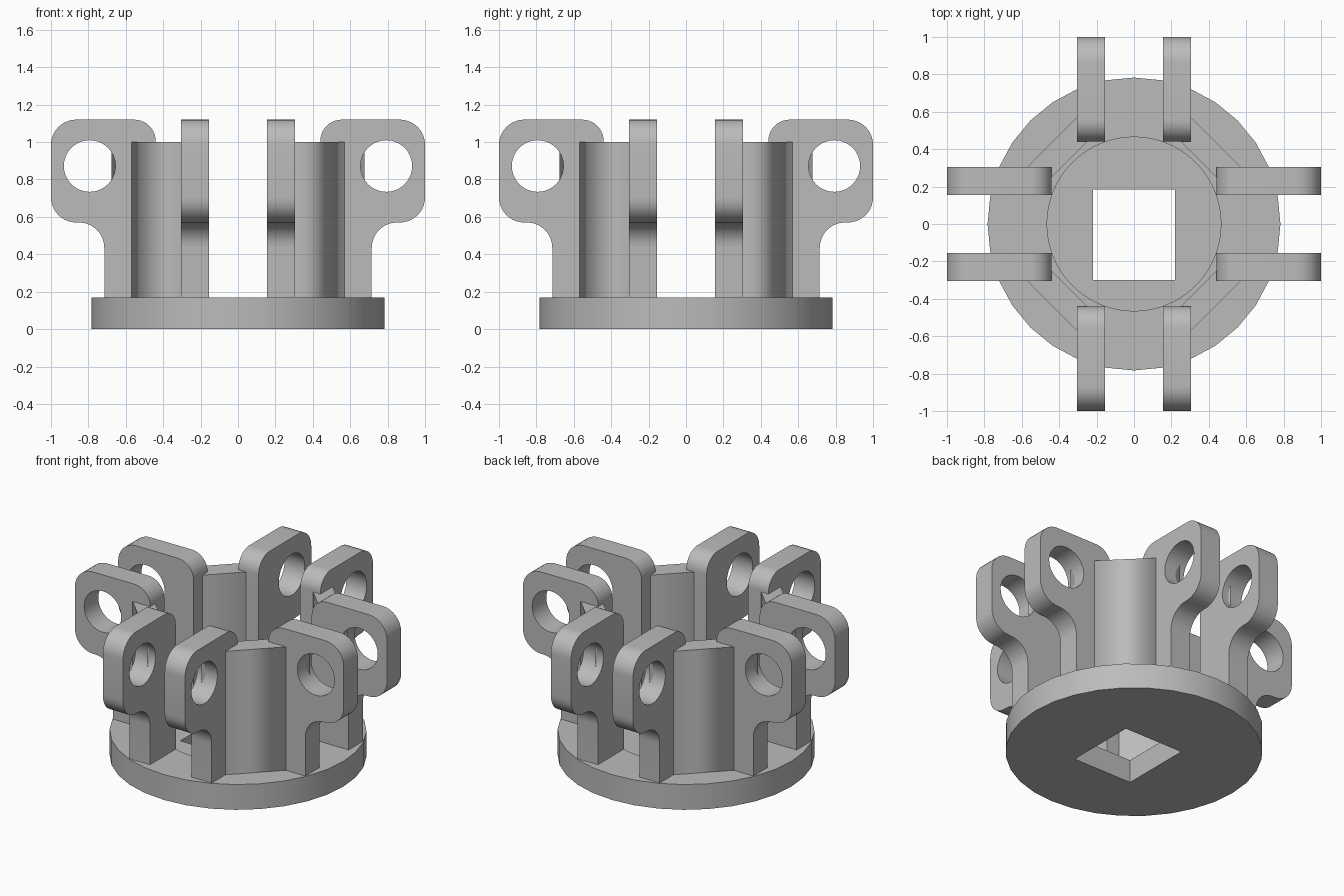
import bpy, bmesh
from math import cos, sin, pi, radians
from mathutils import Matrix

cube = bpy.data.objects.get("Cube")
if cube:
    bpy.data.objects.remove(cube, do_unlink=True)

grey = bpy.data.materials.new("plain_grey")
grey.use_nodes = True
COLOUR = (0.5, 0.5, 0.5, 1)
grey.diffuse_color = COLOUR
grey.node_tree.nodes["Principled BSDF"].inputs["Base Color"].default_value = COLOUR


def arc(cx, cy, r, start, end, steps=10):
    """Points along an arc, angles in degrees."""
    angles = [radians(start + (end - start) * i / steps) for i in range(steps + 1)]
    return [(cx + r * cos(a), cy + r * sin(a)) for a in angles]


def circle(cx, cy, r, steps):
    return arc(cx, cy, r, 0, 360, steps)[:-1]


def slab(name, loops, low, high, matrix=Matrix()):
    """Extrude closed outlines (inner ones become holes) from low to high."""
    curve = bpy.data.curves.new(name, "CURVE")
    curve.dimensions = "2D"
    curve.fill_mode = "BOTH"
    curve.extrude = (high - low) / 2
    for loop in loops:
        spline = curve.splines.new("POLY")
        spline.points.add(len(loop) - 1)
        for point, (x, y) in zip(spline.points, loop):
            point.co = (x, y, 0, 1)
        spline.use_cyclic_u = True
    temp = bpy.data.objects.new(name + "_outline", curve)
    bpy.context.collection.objects.link(temp)
    graph = bpy.context.evaluated_depsgraph_get()
    mesh = bpy.data.meshes.new_from_object(temp.evaluated_get(graph))
    bpy.data.objects.remove(temp, do_unlink=True)
    bpy.data.curves.remove(curve)

    bm = bmesh.new()
    bm.from_mesh(mesh)
    bmesh.ops.remove_doubles(bm, verts=bm.verts, dist=1e-5)
    bmesh.ops.transform(bm, verts=bm.verts,
                        matrix=matrix @ Matrix.Translation((0, 0, (low + high) / 2)))
    bmesh.ops.recalc_face_normals(bm, faces=bm.faces)
    bm.to_mesh(mesh)
    bm.free()
    mesh.materials.clear()
    mesh.materials.append(grey)
    obj = bpy.data.objects.new(name, mesh)
    bpy.context.collection.objects.link(obj)
    return obj


def smooth(obj):
    bpy.ops.object.select_all(action="DESELECT")
    obj.select_set(True)
    bpy.context.view_layer.objects.active = obj
    bpy.ops.object.shade_smooth_by_angle(angle=radians(30))


# Base disc with an off-centre rectangular opening
BASE_TOP = 0.17
opening = [(-0.22, -0.3), (0.22, -0.3), (0.22, 0.185), (-0.22, 0.185)]
base = slab("base_disc", [circle(0, 0, 0.783, 32), opening], 0, BASE_TOP)

# Shallow round recess in the floor
cutter = slab("recess_cutter", [circle(0, 0, 0.465, 64)], BASE_TOP - 0.015, 0.4)
cutter.hide_render = True
cut = base.modifiers.new("recess", "BOOLEAN")
cut.object = cutter
cut.operation = "DIFFERENCE"
cut.solver = "EXACT"
bpy.context.view_layer.objects.active = base
bpy.ops.object.modifier_apply(modifier=cut.name)
bpy.data.objects.remove(cutter, do_unlink=True)
smooth(base)

# Bracket outline: radial distance across, height up
R = 0.135
bracket = [(0.44, 0.1), (0.715, 0.1)]
bracket += arc(0.715 + R, 0.57 - R, R, 180, 90)
bracket += arc(1 - R, 0.57 + R, R, -90, 0)
bracket += arc(1 - R, 1.12 - R, R, 0, 90)
bracket += arc(0.555, 1.005, 0.115, 90, 180)
pin_hole = circle(0.793, 0.872, 0.138, 40)

# Corner wall plan, its ends buried in the brackets
corner = [(0.2, 0.675), (0.2, 0.49), (0.49, 0.2), (0.675, 0.2)]

upright = Matrix.Rotation(pi / 2, 4, "X")
for index, side in enumerate(("left", "back", "right", "front")):
    turn = Matrix.Rotation(index * pi / 2, 4, "Z")
    for label, near in (("a", 0.155), ("b", -0.305)):
        smooth(slab(f"{side}_bracket_{label}", [bracket, pin_hole],
                    near, near + 0.15, turn @ upright))
    slab(f"corner_wall_{index + 1}", [corner], 0.1, 1.0, turn)
